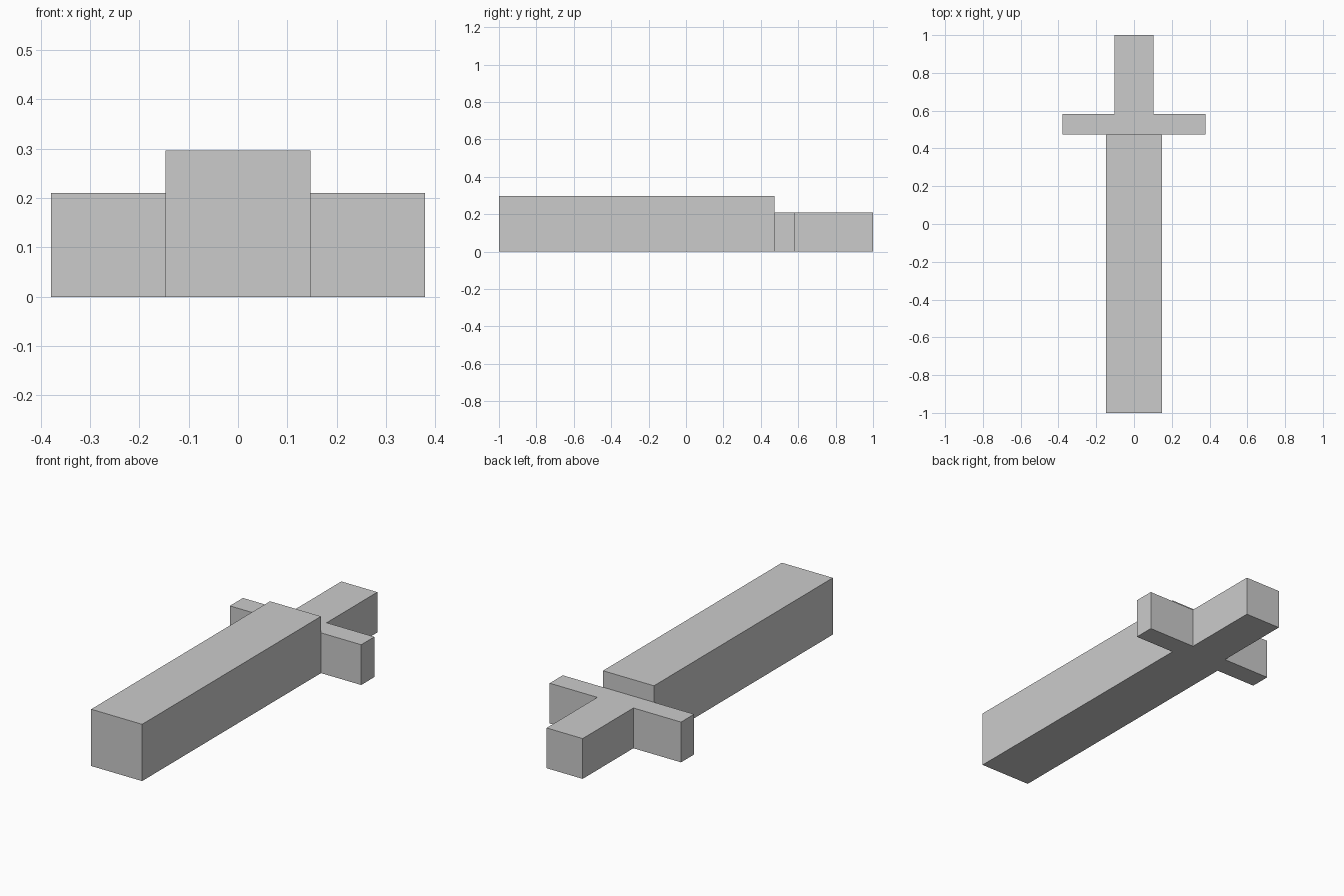
import bpy, bmesh

if "Cube" in bpy.data.objects:
    bpy.data.objects.remove(bpy.data.objects["Cube"])

def prism(name, half_outline, height):
    """Extrude an outline, given as its right half and mirrored across x = 0."""
    pts = half_outline + [(-x, y) for x, y in reversed(half_outline)]
    bm = bmesh.new()
    face = bm.faces.new([bm.verts.new((x, y, 0)) for x, y in pts])
    top = bmesh.ops.extrude_face_region(bm, geom=[face])["geom"]
    bmesh.ops.translate(bm, vec=(0, 0, height),
                        verts=[v for v in top if isinstance(v, bmesh.types.BMVert)])
    bmesh.ops.recalc_face_normals(bm, faces=bm.faces)
    mesh = bpy.data.meshes.new(name)
    bm.to_mesh(mesh)
    bm.free()
    obj = bpy.data.objects.new(name, mesh)
    bpy.context.collection.objects.link(obj)
    return obj

# Long thick block
block = prism("main_block", [(0.147, -1), (0.147, 0.474)], 0.296)

# Lower cross-shaped end: crossbar and stub, with a tang hidden in the block
cross = prism("cross_end", [(0.08, 0.35), (0.08, 0.474), (0.379, 0.474),
                            (0.379, 0.582), (0.104, 0.582), (0.104, 1)], 0.21)

# Merge into one closed shell
union = block.modifiers.new("join_cross", 'BOOLEAN')
union.operation = 'UNION'
union.solver = 'EXACT'
union.object = cross
bpy.context.view_layer.objects.active = block
bpy.ops.object.modifier_apply(modifier=union.name)
bpy.data.objects.remove(cross)
